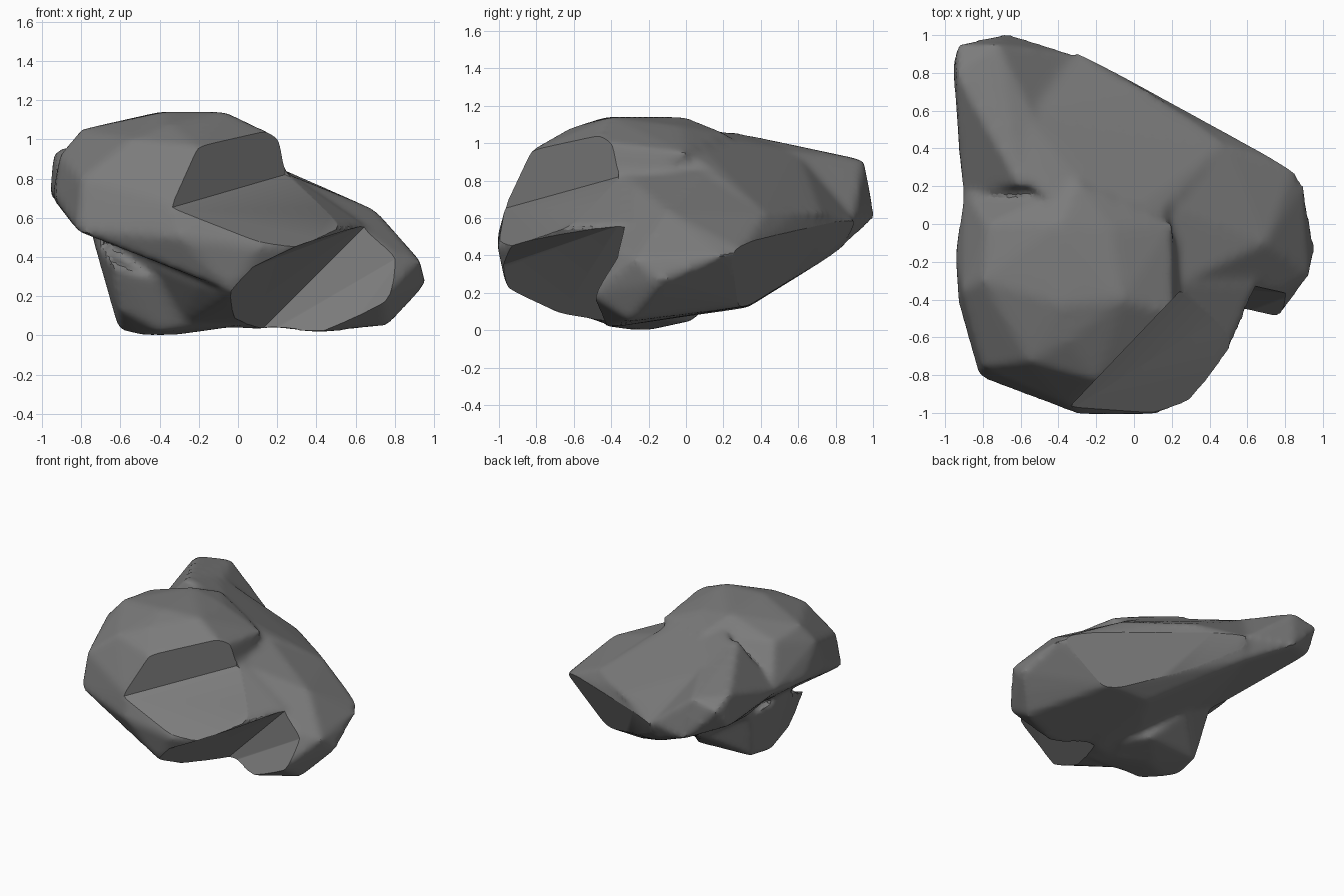
import bpy, bmesh

cube = bpy.data.objects.get("Cube")
if cube:
    bpy.data.objects.remove(cube, do_unlink=True)

# One stone colour
stone = bpy.data.materials.new("grey stone")
stone.use_nodes = True
stone.diffuse_color = (0.2, 0.2, 0.2, 1)
stone.node_tree.nodes["Principled BSDF"].inputs["Base Color"].default_value = (0.2, 0.2, 0.2, 1)
stone.node_tree.nodes["Principled BSDF"].inputs["Roughness"].default_value = 0.9


def add_hull(bm, points):
    """Add the convex hull of a few corner points to a mesh."""
    part = bmesh.new()
    for p in points:
        part.verts.new(p)
    found = bmesh.ops.convex_hull(part, input=part.verts[:])
    loose = {v for v in found["geom_interior"] if isinstance(v, bmesh.types.BMVert)}
    bmesh.ops.delete(part, geom=list(loose), context='VERTS')
    bmesh.ops.recalc_face_normals(part, faces=part.faces[:])
    temp = bpy.data.meshes.new("temp")
    part.to_mesh(temp)
    part.free()
    bm.from_mesh(temp)
    bpy.data.meshes.remove(temp)


def make_object(name, hulls):
    bm = bmesh.new()
    for points in hulls:
        add_hull(bm, points)
    mesh = bpy.data.meshes.new(name)
    bm.to_mesh(mesh)
    bm.free()
    mesh.materials.append(stone)
    obj = bpy.data.objects.new(name, mesh)
    bpy.context.collection.objects.link(obj)
    return obj


def apply_modifiers(obj):
    graph = bpy.context.evaluated_depsgraph_get()
    graph.update()
    mesh = bpy.data.meshes.new_from_object(obj.evaluated_get(graph))
    obj.modifiers.clear()
    obj.data = mesh


# Lumps of the boulder
front_lump = [
    (-.82, -.81, .53), (-.8, -.76, .8), (-.93, -.42, .7), (-.91, -.35, .92),
    (-.95, -.14, .7), (-.8, -.3, 1.05), (-.38, -.43, 1.14), (-.06, -.4, 1.14),
    (-.12, -.02, 1.09), (-.4, 0, 1.14), (-.78, 0, 1.02), (-.9, .2, .72),
    (-.29, -1.01, .5), (.11, -1.01, .45), (-.34, -.96, .68), (-.2, -.83, .96),
    (-.55, -.73, 1), (.21, -.48, 1.01), (.2, 0, .95), (-.3, .22, 1.05),
    (-.7, .3, .55), (-.03, -.96, .22), (.33, -.93, .47), (.1, .1, .5),
    (-.35, -.62, 1.08)]
nose_ridge = [
    (-.94, .95, .87), (-.94, .8, .94), (-.96, .83, .71), (-.68, 1.01, .6),
    (-.72, .95, .91), (-.65, .62, .97), (-.32, .9, .59), (-.6, .2, 1.07),
    (-.91, .15, .72), (-.7, .41, .53), (-.65, .17, .45), (-.36, .83, .43),
    (-.35, .2, 1), (-.3, .3, .6)]
back_slope = [
    (-.1, 0, 1.06), (.15, .05, .92), (.48, .43, .62), (.06, .72, .63),
    (-.32, .9, .59), (-.28, .62, .81), (-.6, .6, .96), (-.4, .1, 1.08),
    (-.6, .25, 1.06), (.15, .32, .12), (-.36, .83, .43), (-.65, .17, .45),
    (-.6, -.1, .4)]
side_lump = [
    (.96, -.13, .26), (.93, -.27, .38), (.9, .2, .4), (.85, .3, .43),
    (.7, -.1, .64), (.78, -.36, .43), (.87, -.2, .16), (.77, -.3, .05),
    (.41, -.43, .01), (.75, -.52, .19), (.5, .33, .13), (.48, .43, .62),
    (.23, -.32, .83), (.2, .1, .86), (.13, -.3, .04), (.15, .32, .12)]
lower_core = [
    (.13, -.3, .03), (.05, -.74, .1), (-.03, -.96, .22), (.33, -.93, .47),
    (.49, -.71, .55), (.65, -.33, .56), (.15, .33, .12), (.84, .3, .43),
    (.2, .61, .63), (-.3, .92, .58), (-.36, .83, .43), (.5, .33, .13),
    (.24, -.32, .84), (.1, -.6, .8), (.48, .43, .6),
    (-.3, -.4, .05), (-.65, -.4, .45), (-.6, .1, .42), (-.2, -.8, .25)]
foot = [
    (-.61, -.2, .03), (-.58, 0, .05), (-.5, -.28, 0), (-.33, -.2, 0),
    (-.4, -.43, .02), (-.1, .03, .05), (-.64, -.2, .34), (-.63, .1, .42),
    (-.3, .25, .23), (.1, -.5, .06), (-.75, -.2, .52), (-.61, -.45, .13),
    (-.65, -.58, .38)]

boulder = make_object("boulder", [front_lump, nose_ridge, back_slope, side_lump,
                                  lower_core, foot])

# Fuse the lumps and wear their edges round
remesh = boulder.modifiers.new("fuse", 'REMESH')
remesh.mode = 'VOXEL'
remesh.voxel_size = 0.025
wear = boulder.modifiers.new("wear", 'SMOOTH')
wear.factor = 0.5
wear.iterations = 7
apply_modifiers(boulder)

# Broken notches: an upper step and a lower wedge
upper_notch = [
    (-.38, -1.01, .64), (.24, -.36, .82), (-.38, -1.01, 1.3), (.24, -.36, 1.3),
    (.35, -1.1, .33), (.6, -.4, .66), (.7, -1, 1.3)]
lower_notch = [
    (.66, -.33, .57), (.03, -.29, -.06), (-.08, -1.15, .29), (.18, -1.14, .42),
    (.84, -.37, .41), (.9, -.6, .13), (.55, -.48, .01), (.5, -.6, -.1),
    (.8, -.95, .6), (0, -1.1, -.1)]
for name, points in (("upper_notch", upper_notch), ("lower_notch", lower_notch)):
    cutter = make_object(name, [points])
    cut = boulder.modifiers.new(name, 'BOOLEAN')
    cut.operation = 'DIFFERENCE'
    cut.solver = 'EXACT'
    cut.object = cutter
    apply_modifiers(boulder)
    bpy.data.objects.remove(cutter, do_unlink=True)

# Flat break under the back
bm = bmesh.new()
bm.from_mesh(boulder.data)
result = bmesh.ops.bisect_plane(
    bm, geom=bm.verts[:] + bm.edges[:] + bm.faces[:], clear_outer=True,
    plane_co=(.5, .305, .15), plane_no=(.184, .376, -.177))
rim = [e for e in result["geom_cut"] if isinstance(e, bmesh.types.BMEdge)]
bmesh.ops.holes_fill(bm, edges=rim)
bmesh.ops.recalc_face_normals(bm, faces=bm.faces[:])
bm.to_mesh(boulder.data)
bm.free()

bpy.ops.object.select_all(action='DESELECT')
boulder.select_set(True)
bpy.context.view_layer.objects.active = boulder
bpy.ops.object.shade_smooth_by_angle(angle=0.5)
